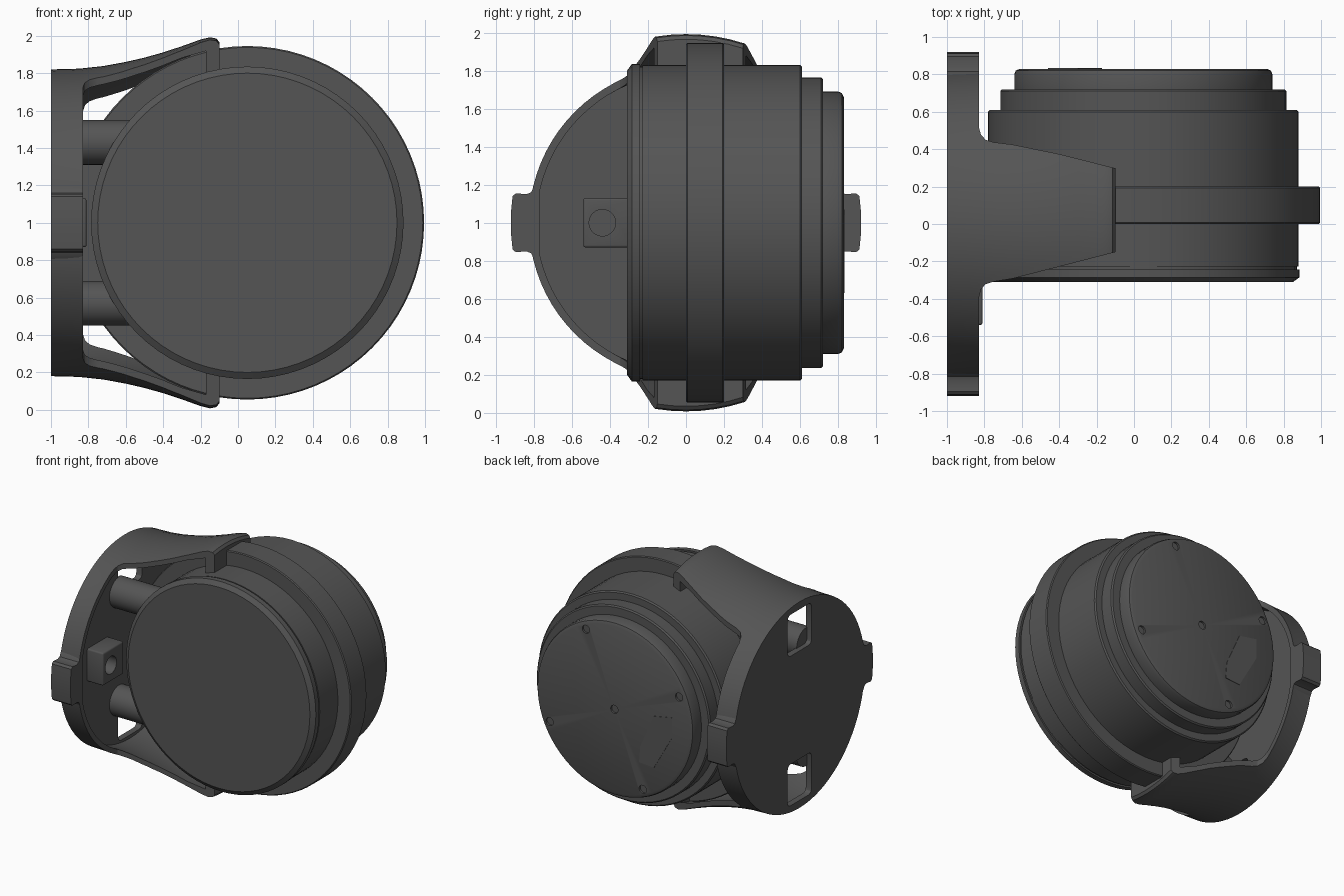
import bpy, bmesh, math
from mathutils import Matrix, Vector

if "Cube" in bpy.data.objects:
    bpy.data.objects.remove(bpy.data.objects["Cube"])

dark = bpy.data.materials.new("dark_grey")
dark.diffuse_color = (0.09, 0.09, 0.09, 1)
dark.use_nodes = True
dark.node_tree.nodes["Principled BSDF"].inputs["Base Color"].default_value = dark.diffuse_color
CX, CZ = 0.05, 1.0          # axis of the round body


def finish(name, bm):
    bmesh.ops.recalc_face_normals(bm, faces=bm.faces)
    me = bpy.data.meshes.new(name)
    bm.to_mesh(me)
    bm.free()
    ob = bpy.data.objects.new(name, me)
    bpy.context.collection.objects.link(ob)
    me.materials.append(dark)
    return ob


def activate(ob):
    bpy.ops.object.select_all(action='DESELECT')
    ob.select_set(True)
    bpy.context.view_layer.objects.active = ob


def smooth(ob, angle=30):
    activate(ob)
    bpy.ops.object.shade_smooth_by_angle(angle=math.radians(angle))


def lathe(name, profile, axis, origin, steps=72, closed=False):
    """Spin (along, radius) points around the x or y axis."""
    bm = bmesh.new()
    pts = [(a, 0, r) if axis == 'X' else (0, a, r) for a, r in profile]
    vs = [bm.verts.new(Vector(p) + Vector(origin)) for p in pts]
    es = [bm.edges.new(p) for p in zip(vs, vs[1:])]
    if closed:
        es.append(bm.edges.new((vs[-1], vs[0])))
    ax = (1, 0, 0) if axis == 'X' else (0, 1, 0)
    bmesh.ops.spin(bm, geom=vs + es, cent=origin, axis=ax, angle=math.tau,
                   steps=steps, use_duplicate=False)
    bmesh.ops.remove_doubles(bm, verts=bm.verts, dist=1e-5)
    return finish(name, bm)


def prism(name, pts, vec):
    """Extrude a flat outline of 3D points along a vector."""
    bm = bmesh.new()
    f = bm.faces.new([bm.verts.new(p) for p in pts])
    ex = bmesh.ops.extrude_face_region(bm, geom=[f], use_keep_orig=True)
    bmesh.ops.translate(bm, vec=vec,
                        verts=[v for v in ex['geom'] if isinstance(v, bmesh.types.BMVert)])
    return finish(name, bm)


def box(name, lo, hi, bevel=0.0):
    bm = bmesh.new()
    lo, hi = Vector(lo), Vector(hi)
    bmesh.ops.create_cube(bm, size=1, matrix=Matrix.Translation((lo + hi) / 2)
                          @ Matrix.Diagonal((*(hi - lo), 1)))
    if bevel:
        bmesh.ops.bevel(bm, geom=bm.edges[:], offset=bevel, segments=3,
                        affect='EDGES', profile=0.5)
    return finish(name, bm)


def rod(name, axis, a0, a1, r, origin, steps=24):
    return lathe(name, [(a0, 0), (a0, r), (a1, r), (a1, 0)], axis, origin, steps)


def boolean(ob, cutter, op='DIFFERENCE'):
    cutter.hide_render = True
    m = ob.modifiers.new("cut", 'BOOLEAN')
    m.operation, m.solver, m.object = op, 'EXACT', cutter
    activate(ob)
    bpy.ops.object.modifier_apply(modifier=m.name)
    bpy.data.objects.remove(cutter)


# round body with stepped back
body = lathe("body", [(-.31, 0), (-.31, .80), (-.285, .835), (-.243, .835), (-.243, .822),
                      (-.228, .822), (-.228, .83), (.60, .83), (.61, .82), (.61, .765),
                      (.71, .765), (.72, .755), (.72, .69), (.80, .69), (.82, .682),
                      (.83, .66), (.83, 0)], 'Y', (CX, 0, CZ))
# screw recesses and centre hole in the back
for dx, dz in [(.25, .57), (-.57, .25), (-.25, -.57), (.57, -.25), (0, 0)]:
    boolean(body, rod("recess", 'Y', .815, .9, .032, (CX + dx, 0, CZ + dz)))
smooth(body)

# small cover on the back
cover = [(-.35, .04), (-.51, .07), (-.51, -.09), (-.35, -.37), (-.22, -.36), (-.23, -.23)]
prism("back_cover", [(CX + x, .82, CZ + z) for x, z in cover], (0, .013, 0))

# flange ring
ring = lathe("flange_ring", [(0, .80), (0, .938), (.007, .945), (.193, .945),
                             (.20, .938), (.20, .80)], 'Y', (CX, 0, CZ), 80, closed=True)
smooth(ring)

# bracket: flared hollow shell around x, trimmed to the plan outline
shell = [(-1, 0), (-1, .82), (-.85, .824), (-.72, .838), (-.6, .86), (-.5, .883),
         (-.4, .911), (-.3, .944), (-.2, .98), (-.15, .992), (-.115, .985), (-.10, .965),
         (-.10, .75), (-.17, .75), (-.17, .935), (-.3, .905), (-.4, .872), (-.5, .844),
         (-.6, .822), (-.72, .80), (-.83, .787), (-.95, .787), (-.95, 0)]
bracket = lathe("bracket", shell, 'X', (0, 0, CZ), 80)
plan = [(-1.1, 1.1), (-.83, 1.1), (-.83, .52), (-.818, .477), (-.793, .45), (-.75, .437),
        (-.65, .425), (-.4, .374), (-.09, .296), (-.09, -.148), (-.4, -.228),
        (-.65, -.292), (-.75, -.308), (-.793, -.322), (-.818, -.348), (-.83, -.40),
        (-.83, -1.1), (-1.1, -1.1)]
boolean(bracket, prism("plan_cutter", [(x, y, -.5) for x, y in plan], (0, 0, 3)), 'INTERSECT')
# cable slots through the plate, top and bottom
for s in (-1, 1):
    z0, z1 = sorted((CZ + s * .43, CZ + s * .76))
    boolean(bracket, box("slot", (-1.2, -.15, z0), (-.85, .15, z1), .035))
smooth(bracket)

# side tabs of the plate
for side, s in (("front", -1), ("back", 1)):
    half = [(.77, .22), (.80, .19), (.815, .16), (.84, .15), (.895, .155), (.912, .14), (.92, .06)]
    pts = [(-1, s * y, CZ + z) for y, z in half] + [(-1, s * y, CZ - z) for y, z in half[::-1]]
    smooth(prism(side + "_tab", pts, (.17, 0, 0)))

# tubes between plate and body
for label, z in (("upper", 1.43), ("lower", .57)):
    smooth(rod(label + "_tube", 'X', -.96, -.5, .12, (0, -.14, z), 32))

# clip block with hole
clip = box("clip_block", (-.96, -.54, .87), (-.81, -.28, 1.13), .012)
boolean(clip, rod("clip_hole", 'X', -.93, -.7, .07, (0, -.44, CZ)))
smooth(clip)
